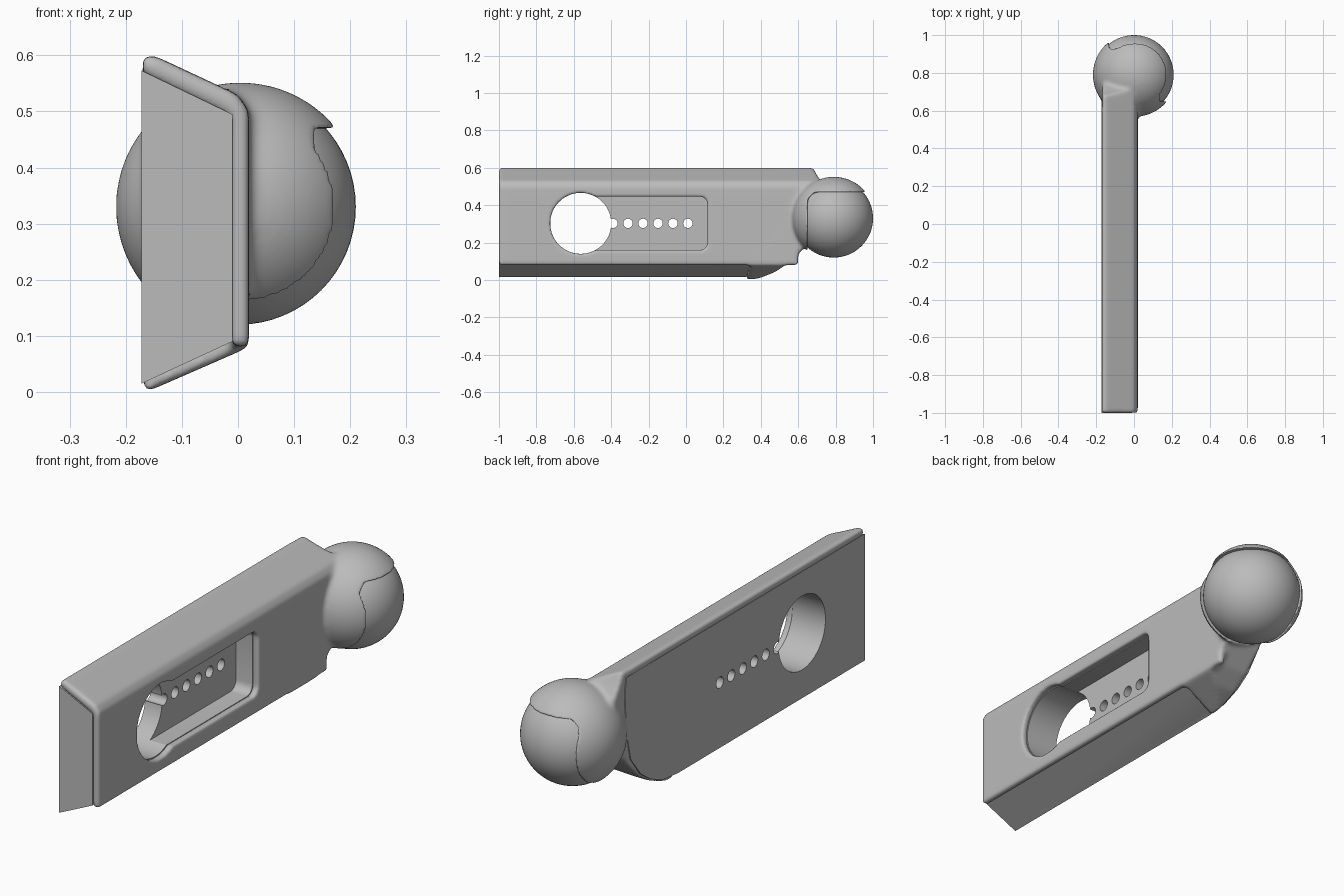
import bpy, bmesh, math
from mathutils import Matrix, Vector

if "Cube" in bpy.data.objects:
    bpy.data.objects.remove(bpy.data.objects["Cube"])

grey = bpy.data.materials.new("plain_grey")
grey.use_nodes = True
grey.diffuse_color = (0.5, 0.5, 0.5, 1)
grey.node_tree.nodes["Principled BSDF"].inputs["Base Color"].default_value = (0.5, 0.5, 0.5, 1)


def finish(name, bm):
    bmesh.ops.recalc_face_normals(bm, faces=bm.faces)
    mesh = bpy.data.meshes.new(name)
    bm.to_mesh(mesh)
    bm.free()
    obj = bpy.data.objects.new(name, mesh)
    bpy.context.collection.objects.link(obj)
    mesh.materials.append(grey)
    return obj


def prism(name, points, axis, start, end):
    """Extrude an (x, z) profile along y or a (y, z) profile along x."""
    bm = bmesh.new()
    if axis == "y":
        verts = [bm.verts.new((a, start, b)) for a, b in points]
        step = Vector((0, end - start, 0))
    else:
        verts = [bm.verts.new((start, a, b)) for a, b in points]
        step = Vector((end - start, 0, 0))
    face = bm.faces.new(verts)
    out = bmesh.ops.extrude_face_region(bm, geom=[face])
    moved = [g for g in out["geom"] if isinstance(g, bmesh.types.BMVert)]
    bmesh.ops.translate(bm, verts=moved, vec=step)
    return finish(name, bm)


def circle(y, z, r, count):
    return [(y + r * math.cos(math.tau * i / count), z + r * math.sin(math.tau * i / count))
            for i in range(count)]


def rounded_rect(y0, y1, z0, z1, r):
    pts = []
    for i, (y, z) in enumerate([(y1 - r, z1 - r), (y0 + r, z1 - r), (y0 + r, z0 + r), (y1 - r, z0 + r)]):
        for k in range(6):
            t = math.pi / 2 * (i + k / 5)
            pts.append((y + r * math.cos(t), z + r * math.sin(t)))
    return pts


def sphere(name, centre, r):
    bm = bmesh.new()
    bmesh.ops.create_uvsphere(bm, u_segments=64, v_segments=32, radius=r,
                              matrix=Matrix.Translation(centre))
    return finish(name, bm)


def modify(obj, kind, **settings):
    bpy.context.view_layer.objects.active = obj
    mod = obj.modifiers.new(kind.lower(), kind)
    for key, value in settings.items():
        setattr(mod, key, value)
    bpy.ops.object.modifier_apply(modifier=mod.name)


def boolean(obj, other, operation="DIFFERENCE"):
    modify(obj, "BOOLEAN", object=other, operation=operation, solver="EXACT")


def smooth(obj, angle):
    bpy.ops.object.select_all(action="DESELECT")
    obj.select_set(True)
    bpy.context.view_layer.objects.active = obj
    bpy.ops.object.shade_smooth_by_angle(angle=math.radians(angle))


# Cutters: large through hole, long pocket, row of pin holes, ball opening
hole_cutter = prism("hole_cutter", circle(-0.563, 0.303, 0.163, 64), "x", -0.5, 0.5)
pocket_cutter = prism("pocket_cutter", rounded_rect(-0.53, 0.115, 0.16, 0.447, 0.04), "x", -0.09, 0.5)
pin_cutters = [prism("pin_cutter", circle(-0.39 + 0.08 * i, 0.303, 0.025, 20), "x", -0.5, 0.5)
               for i in range(6)]
bm = bmesh.new()
bmesh.ops.create_cube(bm, size=1, matrix=Matrix.Translation((0.19, 1.05, 0.07))
                      @ Matrix.Diagonal((0.64, 0.8, 0.8, 1)))
bmesh.ops.bevel(bm, geom=bm.edges[:], offset=0.06, segments=5, profile=0.5, affect="EDGES")
opening_cutter = finish("opening_cutter", bm)
cutters = [hole_cutter, pocket_cutter, opening_cutter] + pin_cutters

# Inner core: trapezoid bar with a curved far end
core = prism("inner_core", [(-0.172, 0.015), (-0.172, 0.573), (-0.01, 0.495), (-0.01, 0.09)],
             "y", -1, 0.75)
core_side = prism("core_side", [(-1.1, -0.1), (0.28, -0.1), (0.3, 0.015), (0.4, 0.025), (0.49, 0.06),
                                (0.56, 0.11), (0.63, 0.2), (0.66, 0.33), (0.67, 0.5), (0.64, 0.7),
                                (-1.1, 0.7)], "x", -0.5, 0.5)
boolean(core, core_side, "INTERSECT")
for cutter in [hole_cutter, pocket_cutter] + pin_cutters:
    boolean(core, cutter)
smooth(core, 30)

# Outer cover: bent strip, closed neck and cup around the ball
cover = prism("outer_cover", [(-0.168, 0.6), (-0.15, 0.6), (0.0, 0.53), (0.02, 0.5), (0.02, 0.08),
                              (-0.012, 0.08), (-0.012, 0.49), (-0.172, 0.568)], "y", -1, 0.6)
neck = prism("neck", [(-0.168, -0.002), (-0.168, 0.6), (-0.15, 0.6), (0.0, 0.53), (0.02, 0.5),
                      (0.02, 0.08)], "y", 0.25, 0.8)
neck_side = prism("neck_side", [(0.31, -0.02), (0.4, 0.012), (0.48, 0.045), (0.56, 0.1), (0.64, 0.18),
                                (0.72, 0.3), (0.74, 0.5), (0.7, 0.56), (0.67, 0.62), (0.5, 0.65),
                                (0.5, 0.3), (0.35, 0.1)], "x", -0.5, 0.5)
boolean(neck, neck_side, "INTERSECT")
cup = sphere("cup", (0.004, 0.79, 0.33), 0.222)
bpy.ops.object.select_all(action="DESELECT")
for part in (neck, cup, cover):
    part.select_set(True)
bpy.context.view_layer.objects.active = cover
bpy.ops.object.join()
modify(cover, "REMESH", mode="VOXEL", voxel_size=0.008)
modify(cover, "SMOOTH", factor=0.5, iterations=8)
for cutter in (opening_cutter, hole_cutter, pocket_cutter):
    boolean(cover, cutter)
modify(cover, "REMESH", mode="VOXEL", voxel_size=0.008)
modify(cover, "SMOOTH", factor=0.5, iterations=5)
smooth(cover, 60)

# Ball held in the cup
ball = sphere("ball", (0, 0.79, 0.33), 0.21)
smooth(ball, 60)

for helper in cutters + [core_side, neck_side]:
    bpy.data.objects.remove(helper)
